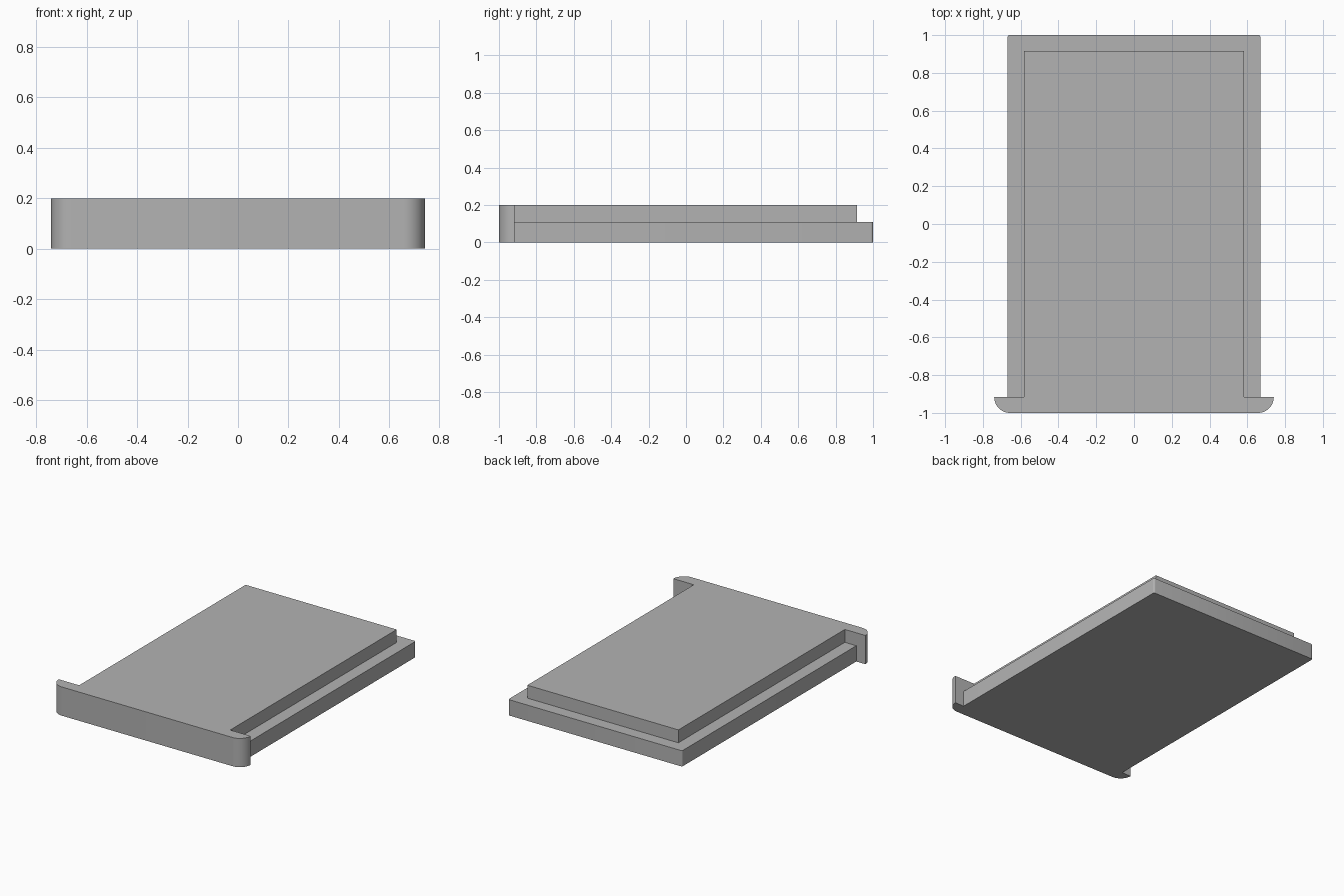
import bpy, bmesh
from math import sin, cos, pi

cube = bpy.data.objects.get("Cube")
if cube:
    bpy.data.objects.remove(cube, do_unlink=True)

grey = bpy.data.materials.new("plain grey")
grey.use_nodes = True
colour = (0.45, 0.45, 0.45, 1)
grey.diffuse_color = colour
grey.node_tree.nodes["Principled BSDF"].inputs["Base Color"].default_value = colour


def arc(cx, cy, r, start, steps):
    """Quarter circle, counter-clockwise from the start angle."""
    return [(cx + r * cos(start + i * pi / 2 / steps),
             cy + r * sin(start + i * pi / 2 / steps)) for i in range(steps + 1)]


def prism(name, outline, z0, z1):
    """Extrude a counter-clockwise outline from z0 to z1."""
    bm = bmesh.new()
    base = bm.faces.new([bm.verts.new((x, y, z0)) for x, y in outline])
    top = bmesh.ops.extrude_face_region(bm, geom=[base], use_keep_orig=True)
    verts = [v for v in top["geom"] if isinstance(v, bmesh.types.BMVert)]
    bmesh.ops.translate(bm, vec=(0, 0, z1 - z0), verts=verts)
    bmesh.ops.recalc_face_normals(bm, faces=bm.faces)
    mesh = bpy.data.meshes.new(name)
    bm.to_mesh(mesh)
    bm.free()
    mesh.materials.append(grey)
    obj = bpy.data.objects.new(name, mesh)
    bpy.context.collection.objects.link(obj)
    return obj


HALF, LIP, INNER = 0.67, 0.74, 0.582   # half widths of slab, front lip, raised panel
BACK, SEAM, STEP, TOP = 1.0, -0.917, 0.11, 0.2
R, r = 0.083, 0.012                    # lip and rear corner radii

# Slab with a wide, round-cornered front lip
right_side = (arc(LIP - R, -1 + R, R, -pi / 2, 12) + [(HALF, SEAM)]
              + arc(HALF - r, BACK - r, r, 0, 4))
outline = right_side + [(-x, y) for x, y in reversed(right_side)]
body = prism("drawer_body", outline, 0, TOP)

# Step around the raised panel, cut on the sides and back
E, PB = 0.7, 0.915
step = [(INNER, SEAM), (E, SEAM), (E, 1.1), (-E, 1.1),
        (-E, SEAM), (-INNER, SEAM), (-INNER, PB), (INNER, PB)]
cutter = prism("step_cutter", step, STEP, 0.3)
cut = body.modifiers.new("step", "BOOLEAN")
cut.operation, cut.solver, cut.object = "DIFFERENCE", "EXACT", cutter

# Apply the cut and drop the helper
bpy.context.view_layer.objects.active = body
body.select_set(True)
cutter.select_set(False)
bpy.ops.object.modifier_apply(modifier=cut.name)
bpy.data.objects.remove(cutter, do_unlink=True)
bpy.ops.object.shade_smooth_by_angle(angle=pi / 6)
